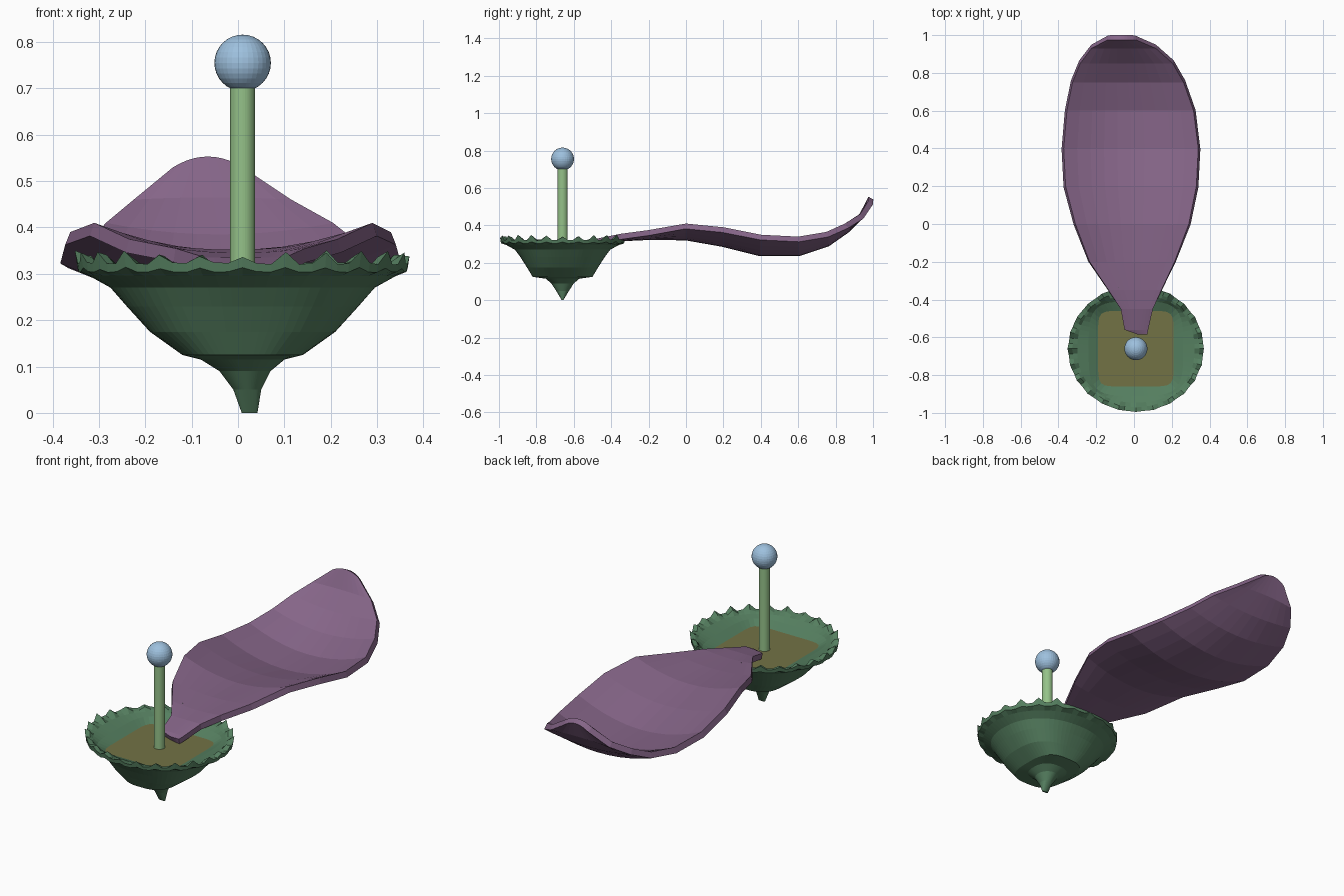
import bpy, bmesh, random
from math import sin, cos, pi

random.seed(4)
if "Cube" in bpy.data.objects:
    bpy.data.objects.remove(bpy.data.objects["Cube"])

CX, CY = 0.01, -0.66  # axis of the cup


def material(name, rgb):
    mat = bpy.data.materials.new(name)
    mat.use_nodes = True
    color = (*rgb, 1)
    mat.diffuse_color = color
    mat.node_tree.nodes["Principled BSDF"].inputs["Base Color"].default_value = color
    return mat


leaf_green = material("leaf green", (0.09, 0.21, 0.115))
soil_olive = material("soil olive", (0.17, 0.17, 0.06))
petal_purple = material("petal purple", (0.235, 0.13, 0.245))
stem_green = material("stem green", (0.3, 0.54, 0.25))
bead_blue = material("bead blue", (0.34, 0.53, 0.73))


def add_object(name, bm, *mats):
    bmesh.ops.recalc_face_normals(bm, faces=bm.faces)
    mesh = bpy.data.meshes.new(name)
    bm.to_mesh(mesh)
    bm.free()
    for mat in mats:
        mesh.materials.append(mat)
    obj = bpy.data.objects.new(name, mesh)
    bpy.context.collection.objects.link(obj)
    return obj


def bridge(bm, a, b, closed):
    for i in range(len(a) if closed else len(a) - 1):
        j = (i + 1) % len(a)
        bm.faces.new((a[i], a[j], b[j], b[i]))


def ring(bm, rx, ry, z, power, jag=0, shift=0, sides=72):
    """Loop between a circle (power 2) and a rounded square (higher power)."""
    verts = []
    for i in range(sides):
        t = 2 * pi * i / sides
        c, s = cos(t), sin(t)
        k = (abs(c) ** power + abs(s) ** power) ** (-1 / power)
        tooth = jag * random.uniform(0.3, 1) * (1 if i % 3 == 0 else -0.3)
        k *= 1 + 0.5 * tooth
        verts.append(bm.verts.new((CX + shift + rx * k * c, CY + ry * k * s, z + tooth)))
    return verts


# Cup: spike, bowl, ragged rim and inner slope
CUP = [  # rx, ry, z, power, jag, shift
    (0.017, 0.004, 0, 4, 0, 0.015),
    (0.03, 0.034, 0.05, 2, 0, 0.01),
    (0.055, 0.06, 0.09, 2, 0, 0.005),
    (0.09, 0.09, 0.115, 2.5, 0, 0),
    (0.13, 0.16, 0.125, 3, 0, 0),
    (0.2, 0.19, 0.175, 2.7, 0, 0),
    (0.25, 0.225, 0.23, 2.4, 0, 0),
    (0.285, 0.255, 0.27, 2.2, 0, 0),
    (0.33, 0.3, 0.295, 2, 0, 0),
    (0.355, 0.33, 0.306, 2, 0.01, 0),
    (0.358, 0.333, 0.327, 2, 0.024, 0),
    (0.335, 0.31, 0.322, 2, 0.02, 0),
    (0.31, 0.285, 0.313, 2.3, 0, 0),
    (0.25, 0.25, 0.295, 4, 0, 0),
    (0.2, 0.2, 0.272, 8, 0, 0),
]
bm = bmesh.new()
loops = [ring(bm, *row) for row in CUP]
for low, high in zip(loops, loops[1:]):
    bridge(bm, low, high, True)
bm.faces.new(loops[0])
floor = bm.faces.new(loops[-1])
floor.material_index = 1
add_object("cup", bm, leaf_green, soil_olive)

# Petal: cross-sections from throat to curled tip
PETAL = [  # y, left edge, right edge, middle height, edge height
    (-0.585, 0.02, 0.07, 0.3, 0.3),
    (-0.56, -0.05, 0.075, 0.31, 0.305),
    (-0.45, -0.07, 0.1, 0.335, 0.335),
    (-0.35, -0.135, 0.145, 0.345, 0.355),
    (-0.2, -0.235, 0.215, 0.352, 0.375),
    (0, -0.31, 0.29, 0.35, 0.41),
    (0.2, -0.362, 0.33, 0.315, 0.39),
    (0.4, -0.372, 0.34, 0.265, 0.35),
    (0.6, -0.355, 0.315, 0.265, 0.34),
    (0.75, -0.325, 0.262, 0.315, 0.365),
    (0.85, -0.285, 0.205, 0.385, 0.41),
    (0.93, -0.225, 0.115, 0.465, 0.46),
    (0.975, -0.14, 0.01, 0.553, 0.53),
]
COLS = 10
bm = bmesh.new()
rows = []
for y, left, right, middle, edge in PETAL:
    row = []
    for i in range(COLS + 1):
        u = 2 * i / COLS - 1
        x = left + (right - left) * (u + 1) / 2
        row.append(bm.verts.new((x, y, middle + (edge - middle) * u * u)))
    rows.append(row)
for near, far in zip(rows, rows[1:]):
    bridge(bm, near, far, False)
petal = add_object("petal", bm, petal_purple)
if petal.data.polygons[0].normal.z < 0:
    petal.data.flip_normals()
thick = petal.modifiers.new("thickness", "SOLIDIFY")
thick.thickness = 0.03
thick.offset = -1

# Stem and bead
bpy.ops.mesh.primitive_cylinder_add(vertices=32, radius=0.027, depth=0.45, location=(CX, CY, 0.49))
stem = bpy.context.object
stem.name = "stem"
stem.data.materials.append(stem_green)
bpy.ops.mesh.primitive_uv_sphere_add(segments=32, ring_count=16, radius=0.061, location=(CX, CY, 0.755))
bead = bpy.context.object
bead.name = "bead"
bead.data.materials.append(bead_blue)
